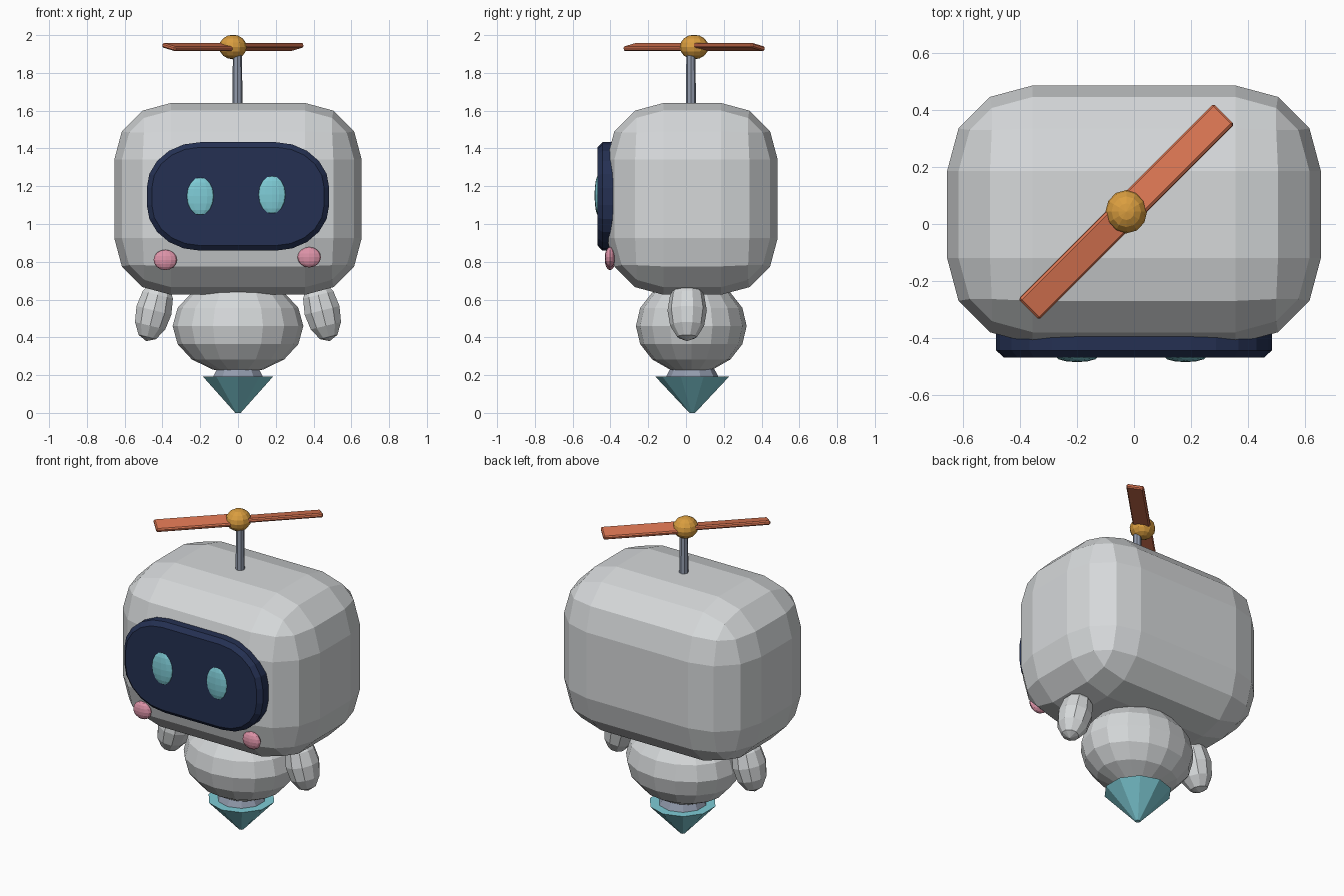
import bpy, bmesh, math
from mathutils import Matrix, Vector

cube = bpy.data.objects.get("Cube")
if cube:
    bpy.data.objects.remove(cube, do_unlink=True)

CY = 0.033  # depth of the central axis


def material(name, rgb):
    m = bpy.data.materials.new(name)
    m.use_nodes = True
    m.diffuse_color = (*rgb, 1)
    m.node_tree.nodes["Principled BSDF"].inputs["Base Color"].default_value = (*rgb, 1)
    return m


SHELL = material("light grey shell", (0.67, 0.69, 0.70))
NAVY = material("navy visor", (0.018, 0.030, 0.085))
TEAL = material("pale teal", (0.21, 0.60, 0.67))
PINK = material("pink", (0.72, 0.29, 0.39))
RED = material("coral red", (0.70, 0.18, 0.085))
GOLD = material("amber", (0.70, 0.34, 0.05))
STEEL = material("blue grey metal", (0.29, 0.33, 0.42))


def add(name, bm, mat, loc=(0, 0, 0), rot=Matrix()):
    """Turn a bmesh into a placed, flat shaded object."""
    bmesh.ops.recalc_face_normals(bm, faces=bm.faces)
    bm.transform(Matrix.Translation(loc) @ rot)
    me = bpy.data.meshes.new(name)
    bm.to_mesh(me)
    bm.free()
    me.materials.append(mat)
    ob = bpy.data.objects.new(name, me)
    bpy.context.collection.objects.link(ob)
    return ob


def ellipsoid(name, mat, loc, radii, segs=12, rings=8, rot=Matrix()):
    bm = bmesh.new()
    bmesh.ops.create_uvsphere(bm, u_segments=segs, v_segments=rings, radius=1)
    bmesh.ops.scale(bm, vec=radii, verts=bm.verts)
    return add(name, bm, mat, loc, rot)


def cone(name, mat, x, y, z0, z1, r0, r1, segs):
    bm = bmesh.new()
    bmesh.ops.create_cone(bm, cap_ends=True, segments=segs, radius1=r0, radius2=r1, depth=z1 - z0)
    # put a corner on the depth axis
    turn = Matrix.Rotation(math.pi / 2, 4, "Z")
    v = max(bm.verts, key=lambda p: p.co.x)
    if abs(v.co.y) > 1e-4:
        turn = Matrix()
    return add(name, bm, mat, (x, y, (z0 + z1) / 2), turn)


def box(name, mat, loc, size, bevel, segments, rot=Matrix(), shift=0):
    bm = bmesh.new()
    bmesh.ops.create_cube(bm, size=1)
    bmesh.ops.scale(bm, vec=size, verts=bm.verts)
    bmesh.ops.translate(bm, vec=(shift, 0, 0), verts=bm.verts)
    bmesh.ops.bevel(bm, geom=bm.edges[:], offset=bevel, segments=segments,
                    profile=0.5, affect="EDGES", clamp_overlap=True)
    return add(name, bm, mat, loc, rot)


# Head: a chunky rounded box
box("head", SHELL, (0, CY, 1.133), (1.31, 0.905, 1.015), 0.3, 3)


# Visor: rounded outline lofted from inside the head to a chamfered front
def outline(inset, y, steps=5):
    pts = []
    for sx, sz, start in ((1, 1, 0), (-1, 1, 90), (-1, -1, 180), (1, -1, 270)):
        for i in range(steps + 1):
            a = math.radians(start + 90 * i / steps)
            pts.append(Vector((sx * 0.2 + (0.283 - inset) * math.cos(a), y,
                               1.146 + sz * 0.045 + (0.242 - inset) * math.sin(a))))
    return pts


bm = bmesh.new()
loops = [[bm.verts.new(p) for p in outline(i, y)]
         for i, y in ((0, -0.33), (0, -0.443), (0.027, -0.468))]
for a, b in zip(loops, loops[1:]):
    for i in range(len(a)):
        j = (i + 1) % len(a)
        bm.faces.new((a[i], a[j], b[j], b[i]))
bm.faces.new(loops[0])
bm.faces.new(loops[-1])
add("visor", bm, NAVY)

# Eyes, cheeks and arms
for side, s, ex, ez, cx, cz in (("right", -1, -0.2, 1.147, -0.385, 0.81),
                                ("left", 1, 0.18, 1.155, 0.377, 0.824)):
    ellipsoid(side + "_eye", TEAL, (ex, -0.464, ez), (0.075, 0.02, 0.102))
    ellipsoid(side + "_cheek", PINK, (cx, -0.402, cz), (0.062, 0.028, 0.054), 12, 8)
    ellipsoid(side + "_arm", SHELL, (s * 0.445, 0.006, 0.543), (0.1, 0.104, 0.168), 10, 6,
              Matrix.Rotation(math.radians(-14 * s), 4, "Y"))

# Body, waist collar and pointed thruster
ellipsoid("body", SHELL, (0, CY - 0.005, 0.46), (0.346, 0.293, 0.25), 16, 8)
cone("waist_collar", STEEL, 0, CY, 0.18, 0.245, 0.145, 0.11, 10)
cone("thruster_cone", TEAL, 0, CY, 0, 0.192, 0.015, 0.195, 10)

# Propeller: mast, hub and two blades pitched in opposite directions
cone("propeller_mast", STEEL, -0.003, 0.026, 1.6, 1.92, 0.027, 0.024, 8)
HUB = (-0.027, 0.043, 1.937)
ellipsoid("propeller_hub", GOLD, HUB, (0.073, 0.076, 0.065), 12, 8)
for side, s in (("right", -1), ("left", 1)):
    pitch = Matrix.Rotation(math.radians(45), 4, "Z") @ Matrix.Rotation(math.radians(-12 * s), 4, "X")
    box(side + "_propeller_blade", RED, HUB, (0.484, 0.102, 0.025), 0.007, 1, pitch, s * 0.242)
